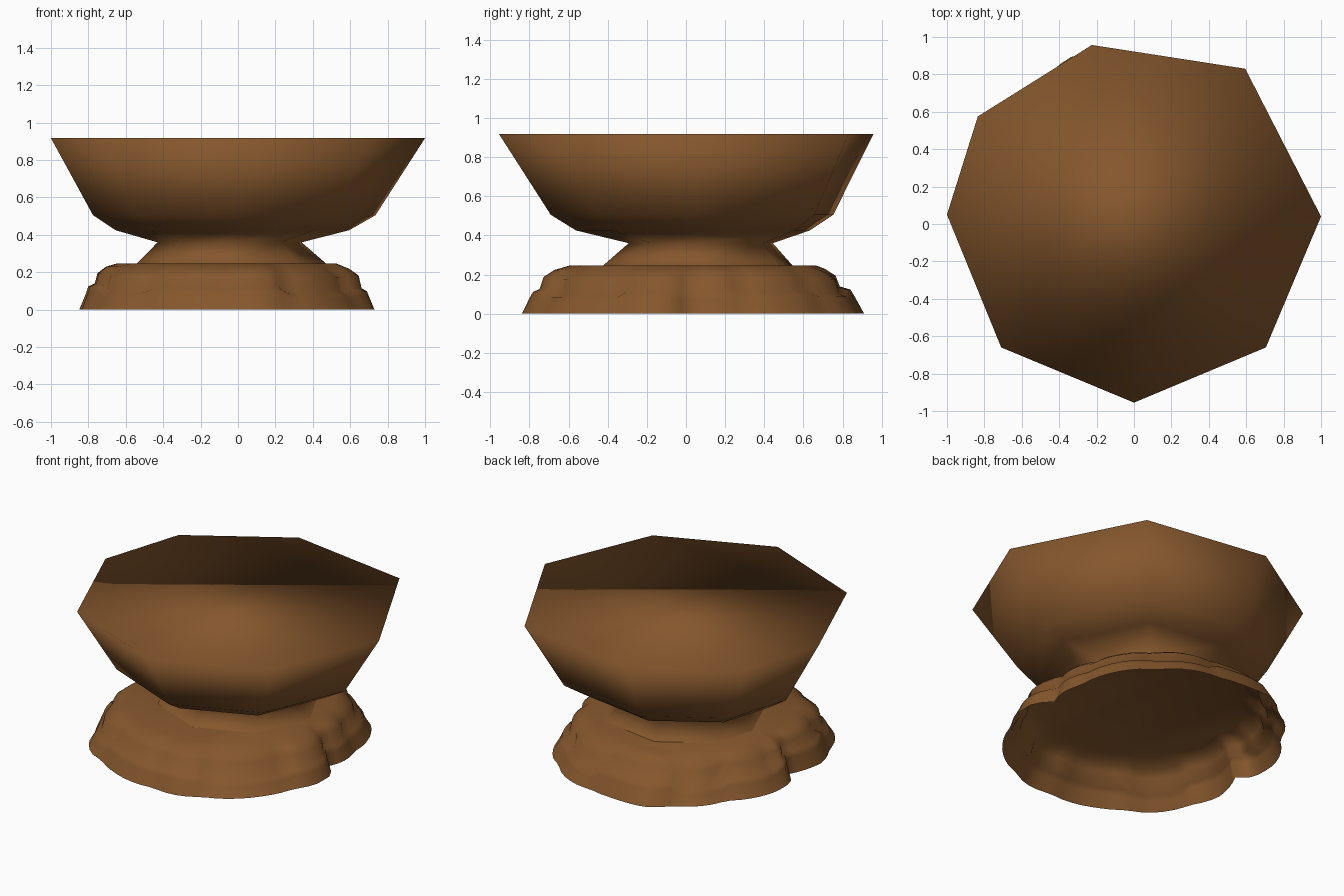
import bpy, bmesh, math, random

if "Cube" in bpy.data.objects:
    bpy.data.objects.remove(bpy.data.objects["Cube"])

random.seed(9)

brown = bpy.data.materials.new("warm_brown")
brown.diffuse_color = (0.235, 0.095, 0.026, 1)
brown.use_nodes = True
brown.node_tree.nodes["Principled BSDF"].inputs["Base Color"].default_value = brown.diffuse_color


def loft(name, rings):
    """Bridge a stack of closed rings (bottom to top); open below, capped on top."""
    bm = bmesh.new()
    loops = [[bm.verts.new(p) for p in ring] for ring in rings]
    n = len(loops[0])
    for low, high in zip(loops, loops[1:]):
        for i in range(n):
            j = (i + 1) % n
            bm.faces.new((low[i], low[j], high[j], high[i]))
    bm.faces.new(loops[-1])
    for f in bm.faces:
        f.smooth = True
    bm.normal_update()
    mesh = bpy.data.meshes.new(name)
    bm.to_mesh(mesh)
    bm.free()
    mesh.materials.append(brown)
    obj = bpy.data.objects.new(name, mesh)
    bpy.context.collection.objects.link(obj)
    return obj


# Bowl: uneven eight-sided rim, scaled and shifted down the profile; smooth solid with flat top
rim = [(1.0, 0.04), (0.595, 0.83), (-0.225, 0.957), (-0.835, 0.575),
       (-1.0, 0.05), (-0.71, -0.66), (0.0, -0.955), (0.705, -0.66)]
# (scale, x shift, y shift, z)
profile = [(0.505, -0.035, 0.06, 0.247), (0.385, -0.045, 0.075, 0.36),
           (0.625, -0.03, 0.035, 0.425), (0.755, -0.02, 0.03, 0.505), (1.0, 0.0, 0.0, 0.917)]
loft("bowl", [[(x * s + dx, y * s + dy, z) for x, y in rim] for s, dx, dy, z in profile])

# Hollow rocky base: outline radius by angle, with notches at both sides
outline = [(0, 0.72), (10, 0.75), (28, 0.80), (47, 0.85), (77, 0.88), (90, 0.87), (108, 0.90),
           (120, 0.86), (140, 0.81), (154, 0.81), (166, 0.81), (174, 0.79), (180, 0.69),
           (198, 0.80), (215, 0.84), (230, 0.86), (250, 0.85), (270, 0.87), (297, 0.88),
           (318, 0.85), (342, 0.83), (354, 0.80), (360, 0.72)]


def radius(deg):
    for (a0, r0), (a1, r1) in zip(outline, outline[1:]):
        if a0 <= deg <= a1:
            return r0 + (r1 - r0) * (deg - a0) / (a1 - a0)


# Stepped ledges: (scale, z), with ledge height and depth varied from lobe to lobe
steps = [(1.0, 0.0), (0.955, 0.085), (0.94, 0.115), (0.90, 0.13),
         (0.88, 0.19), (0.82, 0.225), (0.74, 0.246)]
top = len(steps) - 1
count = 84
sizes = [5, 8, 6, 9, 5, 7, 10, 6, 8, 5, 9, 6]           # segments in each lobe
lobe_of = [(n, (i + 0.5) / size) for n, size in enumerate(sizes) for i in range(size)]
drop = [random.uniform(-0.035, 0.015) for _ in sizes]
depth = [random.uniform(-0.035, 0.02) for _ in sizes]
rings = []
for k, (s, z) in enumerate(steps):
    ring = []
    ledge = 0 < k < top
    for i in range(count):
        deg = 360 * i / count
        a = math.radians(deg)
        lobe, t = lobe_of[i]
        bulge = math.sin(math.pi * t) ** 0.5
        base = radius(deg)
        base += (0.82 - base) * 0.5 * k / top           # notches fade upward
        r = base * (s + 0.04 * (bulge - 0.75))
        if ledge:
            r += depth[lobe] * (0.4 if k < 3 else 1.0)
        h = z + (drop[lobe] if ledge else 0) * (1.0 if k < 4 else 0.5)
        ring.append((min(0.73, max(-0.87, -0.07 + r * math.cos(a))),
                     min(0.91, max(-0.85, 0.03 + r * math.sin(a))), h))
    rings.append(ring)
loft("rock_base", rings)
